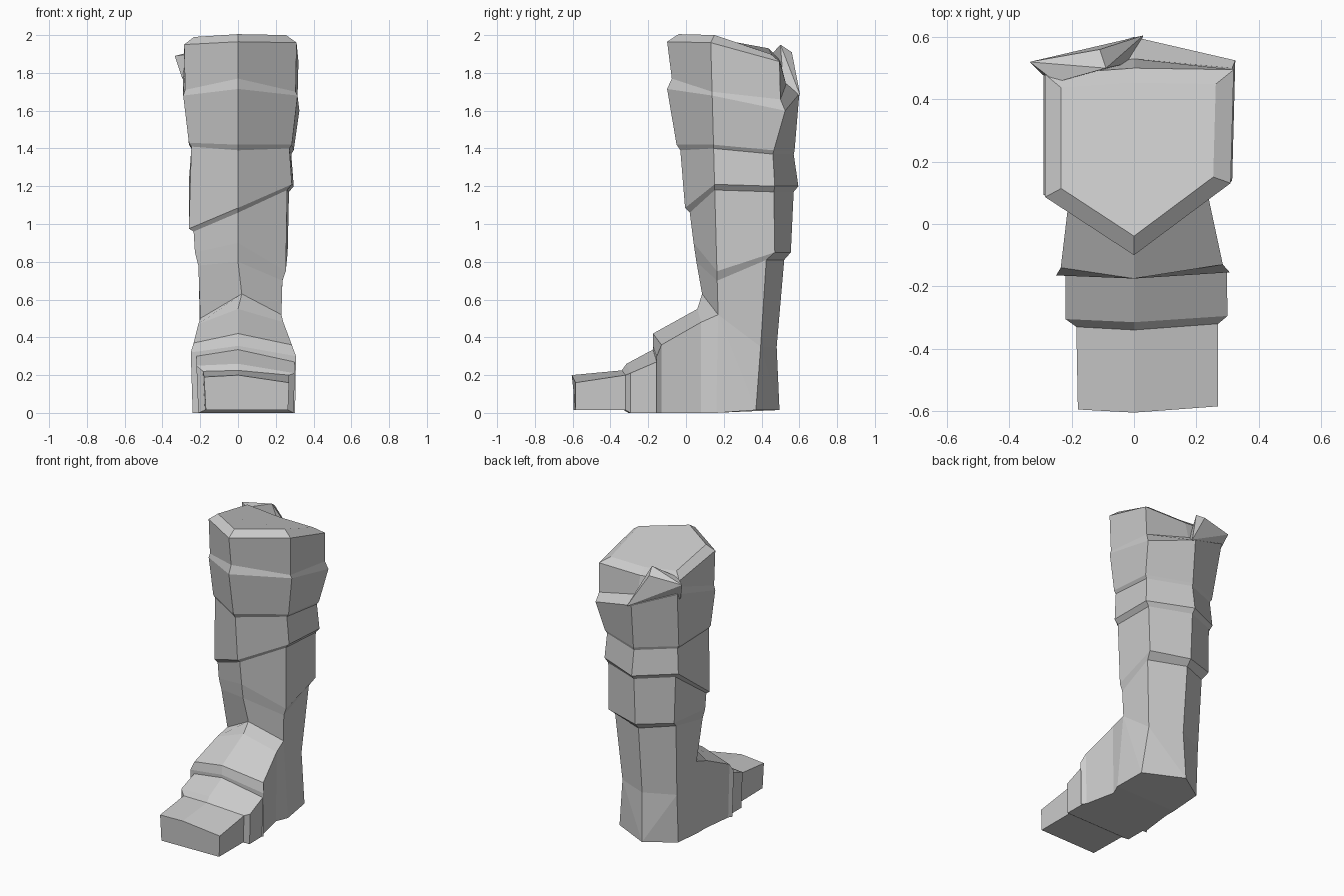
import bpy, bmesh

if "Cube" in bpy.data.objects:
    bpy.data.objects.remove(bpy.data.objects["Cube"])

grey = bpy.data.materials.new("plain grey")
grey.diffuse_color = (0.6, 0.6, 0.6, 1)
grey.use_nodes = True
grey.node_tree.nodes["Principled BSDF"].inputs["Base Color"].default_value = grey.diffuse_color


def finish(name, bm):
    bmesh.ops.remove_doubles(bm, verts=bm.verts, dist=0.0005)
    bmesh.ops.recalc_face_normals(bm, faces=bm.faces)
    me = bpy.data.meshes.new(name)
    bm.to_mesh(me)
    bm.free()
    me.materials.append(grey)
    bpy.context.collection.objects.link(bpy.data.objects.new(name, me))


def face(bm, *pts):
    bm.faces.new([bm.verts.new(p) for p in pts])


def loft(bm, loops):
    for a, b in zip(loops, loops[1:]):
        for i in range(len(a)):
            j = (i + 1) % len(a)
            face(bm, a[i], a[j], b[j], b[i])


def ring(w, y_front, y_back, z_front, z_right, z_back, z_left, bulge=.11, tilt=0):
    """Six-sided leg ring: front, right front, right back, back, left back, left front."""
    yc = y_back - bulge
    return [(0, y_front, z_front),
            (w + .01, .13 + .027 * (2 - z_right), z_right),
            (w + .02, yc, z_back - tilt),
            (0, y_back, z_back),
            (.015 - w, yc - .015, z_back + tilt + .03),
            (.015 - w, .085 + .027 * (2 - z_left), z_left)]


def section(y, x_left, x_right, z_left, z_mid, z_right, sole=0):
    """Five-sided foot section: sole left, top left, ridge, top right, sole right."""
    return [(x_left + .01, y, sole), (x_left, y, z_left), (0, y - .01, z_mid),
            (x_right, y + .01, z_right), (x_right - .005, y + .01, sole)]


# Shaft: rim, then wrapped bands that each step inwards below their edge
rim = ring(.3, -.1, .5, 1.965, 1.96, 1.86, 1.95, bulge=.005)
inner_rim = [(x * .82, .24 + (y - .24) * .82, z + .04) for x, y, z in rim]
shaft = [
    inner_rim, rim,
    ring(.295, -.075, .53, 1.77, 1.70, 1.74, 1.71, bulge=.03, tilt=.08),
    ring(.305, -.1, .6, 1.715, 1.68, 1.69, 1.68, bulge=.075, tilt=.09),
    ring(.275, -.05, .575, 1.42, 1.42, 1.39, 1.43),
    ring(.262, -.03, .57, 1.39, 1.40, 1.37, 1.41),
    ring(.275, -.005, .595, 1.085, 1.21, 1.2, .975, bulge=.125),
    ring(.25, .02, .57, 1.06, 1.18, 1.17, .96, bulge=.105),
    ring(.243, .04, .555, .9, .75, .85, .85, bulge=.085),
    ring(.225, .055, .52, .8, .70, .81, .78, bulge=.095)]

# Ankle: the front half drops onto the instep, the back half onto the heel
front, r_front, r_back = (.02, .085, .63), (.23, .17, .52), (.21, .395, .35)
back, l_back, l_front = (0, .48, .35), (-.2, .385, .35), (-.2, .17, .5)
shaft.append([front, r_front, r_back, back, l_back, l_front])

# Sole edge round the heel
heel = [(.27, .16, 0), (.25, .37, .015), (-.01, .495, .015), (-.2, .37, .015), (-.2, .15, 0)]

# Foot: stepped wrap bands from toe to ankle
foot = [
    section(-.595, -.18, .27, .19, .2, .16, sole=.015),
    section(-.33, -.185, .27, .22, .225, .2, sole=.015),
    section(-.305, -.22, .3, .25, .26, .21),
    section(-.165, -.22, .298, .3, .335, .27),
    section(-.165, -.25, .307, .32, .355, .3),
    section(-.14, -.235, .285, .37, .42, .36),
    section(.07, -.21, .24, .47, .55, .48),
    [heel[4], l_front, front, r_front, heel[0]]]
foot[5][2] = (0, -.175, .42)

bm = bmesh.new()
loft(bm, shaft)
face(bm, *inner_rim)
loft(bm, foot)
face(bm, *foot[0])

# Flared heel, triangulated towards the rear point
tops = [r_front, r_back, back, l_back, l_front]
for i in range(4):
    a, b, c, d = tops[i], tops[i + 1], heel[i + 1], heel[i]
    if i < 2:
        face(bm, a, b, c)
        face(bm, a, c, d)
    else:
        face(bm, a, b, d)
        face(bm, b, c, d)
face(bm, *heel)
finish("boot", bm)

# Loose cloth edge folded over the back left of the rim
bm = bmesh.new()
for p in [(-.335, .52, 1.89), (-.25, .455, 1.9), (-.11, .56, 1.91), (-.09, .5, 1.95),
          (.03, .605, 1.68), (-.295, .48, 1.77), (0, .52, 1.68)]:
    bm.verts.new(p)
bmesh.ops.convex_hull(bm, input=bm.verts)
finish("cloth_flap", bm)
